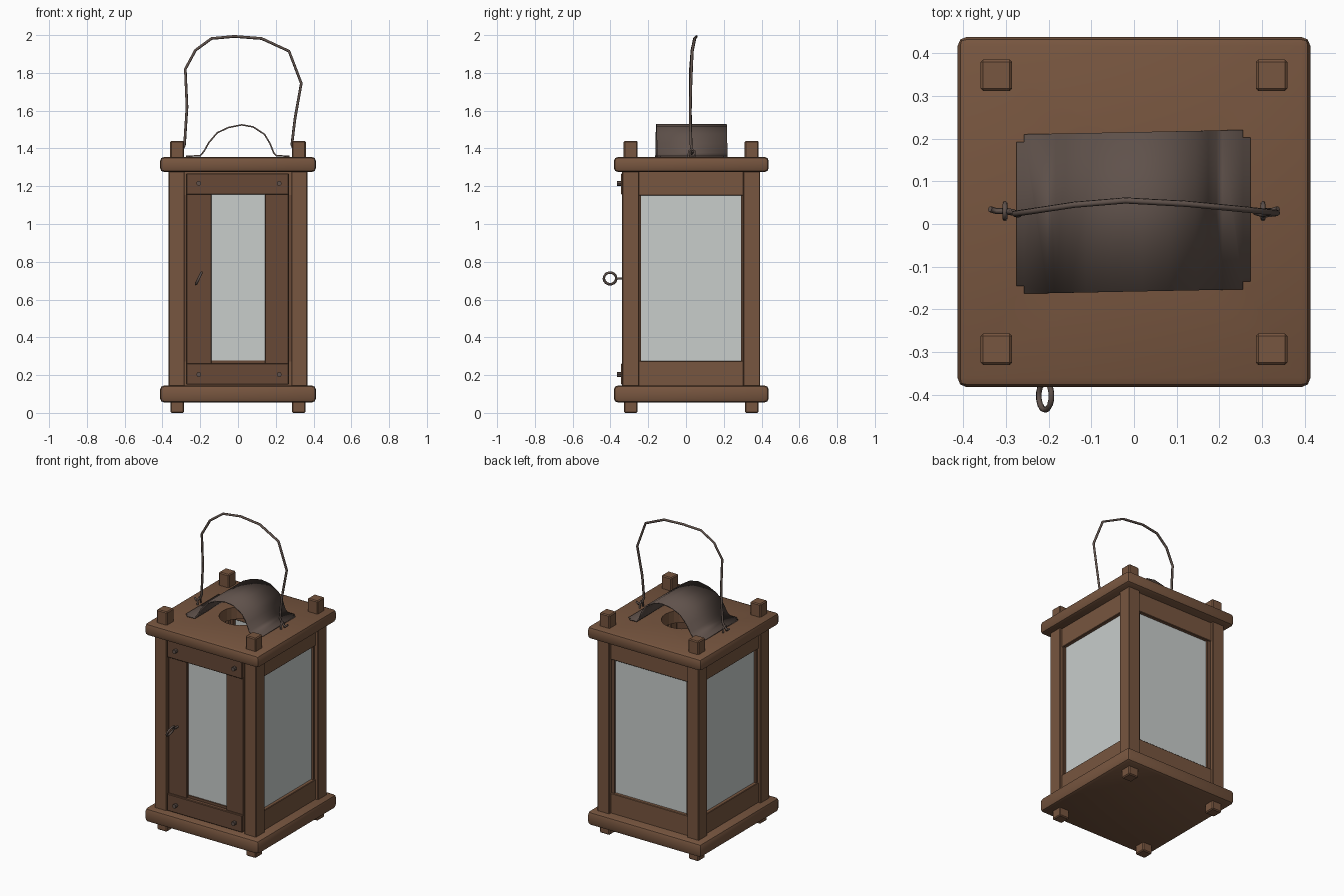
import bpy, bmesh, math
from mathutils import Vector

if "Cube" in bpy.data.objects:
    bpy.data.objects.remove(bpy.data.objects["Cube"])


def material(name, col):
    m = bpy.data.materials.new(name)
    m.diffuse_color = (*col, 1)
    m.use_nodes = True
    m.node_tree.nodes["Principled BSDF"].inputs["Base Color"].default_value = m.diffuse_color
    return m


WOOD = material("brown wood", (0.185, 0.092, 0.050))
DOOR = material("dark door wood", (0.135, 0.066, 0.037))
METAL = material("dull metal", (0.115, 0.083, 0.070))
GLASS = material("pale glass", (0.58, 0.61, 0.60))


def finish(name, bm, mat, smooth=False):
    bmesh.ops.recalc_face_normals(bm, faces=bm.faces[:])
    me = bpy.data.meshes.new(name)
    bm.to_mesh(me)
    bm.free()
    me.materials.append(mat)
    ob = bpy.data.objects.new(name, me)
    bpy.context.collection.objects.link(ob)
    if smooth:
        bpy.ops.object.select_all(action='DESELECT')
        ob.select_set(True)
        bpy.context.view_layer.objects.active = ob
        bpy.ops.object.shade_smooth_by_angle(angle=math.radians(40))
    return ob


def box(name, x, y, z, mat, bevel=0.0, seg=1):
    """Box from (min, max) ranges, with optional rounded edges."""
    bm = bmesh.new()
    bmesh.ops.create_cube(bm, size=1)
    for v in bm.verts:
        for i, r in enumerate((x, y, z)):
            v.co[i] = r[0] if v.co[i] < 0 else r[1]
    if bevel:
        bmesh.ops.bevel(bm, geom=bm.edges[:], offset=bevel, segments=seg,
                        profile=0.5, affect='EDGES')
    return finish(name, bm, mat, smooth=seg > 1)


def wire(name, pts, r, mat, closed=False):
    cu = bpy.data.curves.new(name, 'CURVE')
    cu.dimensions = '3D'
    cu.bevel_depth = r
    cu.bevel_resolution = 1
    cu.use_fill_caps = True
    sp = cu.splines.new('POLY')
    sp.points.add(len(pts) - 1)
    for p, c in zip(sp.points, pts):
        p.co = (*c, 1)
    sp.use_cyclic_u = closed
    cu.materials.append(mat)
    ob = bpy.data.objects.new(name, cu)
    bpy.context.collection.objects.link(ob)
    return ob


def cylinder(name, loc, r, depth, mat, along_y=False, sides=8):
    bm = bmesh.new()
    bmesh.ops.create_cone(bm, cap_ends=True, segments=sides, radius1=r, radius2=r, depth=depth)
    for v in bm.verts:
        if along_y:
            v.co = Vector((v.co.x, v.co.z, v.co.y))
        v.co += Vector(loc)
    return finish(name, bm, mat)


# Base and top boards, the top one with a round smoke hole
box("base_board", (-.413, .413), (-.382, .438), (.055, .145), WOOD, .022, 2)
top = box("top_board", (-.413, .413), (-.382, .438), (1.275, 1.355), WOOD, .022, 2)
cutter = cylinder("smoke_hole_cutter", (0, .03, 1.3), .13, .4, WOOD, sides=24)
cutter.hide_render = True
cutter.hide_viewport = True
mod = top.modifiers.new("smoke_hole", 'BOOLEAN')
mod.operation = 'DIFFERENCE'
mod.object = cutter

# Corner posts between the boards; narrower tenons stand out as feet and top pegs
for sx, side in ((-1, "left"), (1, "right")):
    for yc, end in ((-.293, "front"), (.348, "back")):
        xs = sorted((sx * .282, sx * .367))
        box(f"{end}_{side}_post", xs, (yc - .045, yc + .045), (.10, 1.31), WOOD, .004)
        xc = sx * .322
        box(f"{end}_{side}_foot", (xc - .036, xc + .036), (yc - .036, yc + .036),
            (0, .10), WOOD, .006)
        box(f"{end}_{side}_peg", (xc - .037, xc + .037), (yc - .037, yc + .037),
            (1.30, 1.44), WOOD, .006)

# Glazed sides: two rails, thin edge strips and a pane
for sx, side in ((-1, "left"), (1, "right")):
    def xr(a, b):
        return sorted((sx * a, sx * b))
    box(f"{side}_bottom_rail", xr(.300, .350), (-.26, .315), (.13, .275), WOOD, .003)
    box(f"{side}_top_rail", xr(.300, .350), (-.26, .315), (1.15, 1.285), WOOD, .003)
    box(f"{side}_front_strip", xr(.300, .343), (-.26, -.237), (.27, 1.16), DOOR)
    box(f"{side}_back_strip", xr(.300, .343), (.290, .315), (.27, 1.16), DOOR)
    box(f"{side}_pane", xr(.322, .328), (-.245, .30), (.265, 1.165), GLASS)

# Glazed back
box("back_bottom_rail", (-.29, .29), (.325, .375), (.13, .275), WOOD, .003)
box("back_top_rail", (-.29, .29), (.325, .375), (1.15, 1.285), WOOD, .003)
for sx, side in ((-1, "left"), (1, "right")):
    box(f"back_{side}_strip", sorted((sx * .262, sx * .29)), (.325, .368), (.27, 1.16), DOOR)
box("back_pane", (-.27, .27), (.347, .353), (.265, 1.165), GLASS)

# Front door: stiles, rails in front of them, pane and nails
box("door_left_stile", (-.275, -.140), (-.328, -.285), (.155, 1.262), DOOR, .004)
box("door_right_stile", (.142, .270), (-.328, -.285), (.155, 1.262), DOOR, .004)
box("door_bottom_rail", (-.275, .270), (-.343, -.287), (.150, .262), DOOR, .004)
box("door_top_rail", (-.275, .270), (-.343, -.287), (1.155, 1.268), DOOR, .004)
box("door_glazing_bead_bottom", (-.14, .142), (-.318, -.29), (.258, .278), DOOR)
box("door_pane", (-.145, .147), (-.311, -.305), (.255, 1.165), GLASS)
for x in (-.208, .218):
    for z in (.203, 1.215):
        cylinder("door_nail", (x, -.35, z), .013, .03, METAL, along_y=True)

# Ring pull on the door, slightly turned
ring = []
for i in range(14):
    a = 2 * math.pi * i / 14
    ring.append((-.208 + .015 * math.sin(a), -.402 + .033 * math.cos(a), .712 + .031 * math.sin(a)))
wire("door_ring_pull", ring, .007, METAL, closed=True)
wire("door_ring_stem", [(-.208, -.32, .712), (-.208, -.371, .712)], .007, METAL)

# Bent sheet hood over the smoke hole
profile = [(-.275, 1.359), (-.20, 1.361), (-.18, 1.385), (-.155, 1.43), (-.11, 1.483),
           (-.05, 1.511), (.02, 1.525), (.08, 1.514), (.14, 1.475), (.17, 1.425),
           (.19, 1.375), (.205, 1.361), (.273, 1.359)]
bm = bmesh.new()
rows = [[bm.verts.new((x, y + .02 * x, z)) for x, z in profile] for y in (-.158, .215)]
for i in range(len(profile) - 1):
    bm.faces.new((rows[0][i], rows[0][i + 1], rows[1][i + 1], rows[1][i]))
corners = [rows[j][i] for j in (0, 1) for i in (0, -1)]
bmesh.ops.bevel(bm, geom=corners, offset=.018, segments=2, affect='VERTICES')
hood = finish("metal_hood", bm, METAL, smooth=True)
sol = hood.modifiers.new("sheet", 'SOLIDIFY')
sol.thickness = .008
sol.offset = 0

# Wire handle, hooked into two staples
path = [(-.298, .03, 1.385), (-.283, .027, 1.42), (-.270, .022, 1.62), (-.279, .024, 1.82),
        (-.225, .032, 1.92), (-.14, .045, 1.982), (-.02, .055, 1.993), (.125, .047, 1.982),
        (.27, .033, 1.915), (.335, .026, 1.745), (.302, .022, 1.56), (.285, .027, 1.42),
        (.300, .03, 1.385)]
wire("wire_handle", path, .0075, METAL)
for sx in (-1, 1):
    x = sx * .302
    wire("handle_staple", [(x, .012, 1.34), (x, .015, 1.385), (x, .03, 1.398),
                           (x, .045, 1.385), (x, .048, 1.34)], .006, METAL)
    wire("handle_end_curl", [(x, .03, 1.385), (x + sx * .02, .03, 1.372),
                             (x + sx * .035, .035, 1.385)], .007, METAL)
